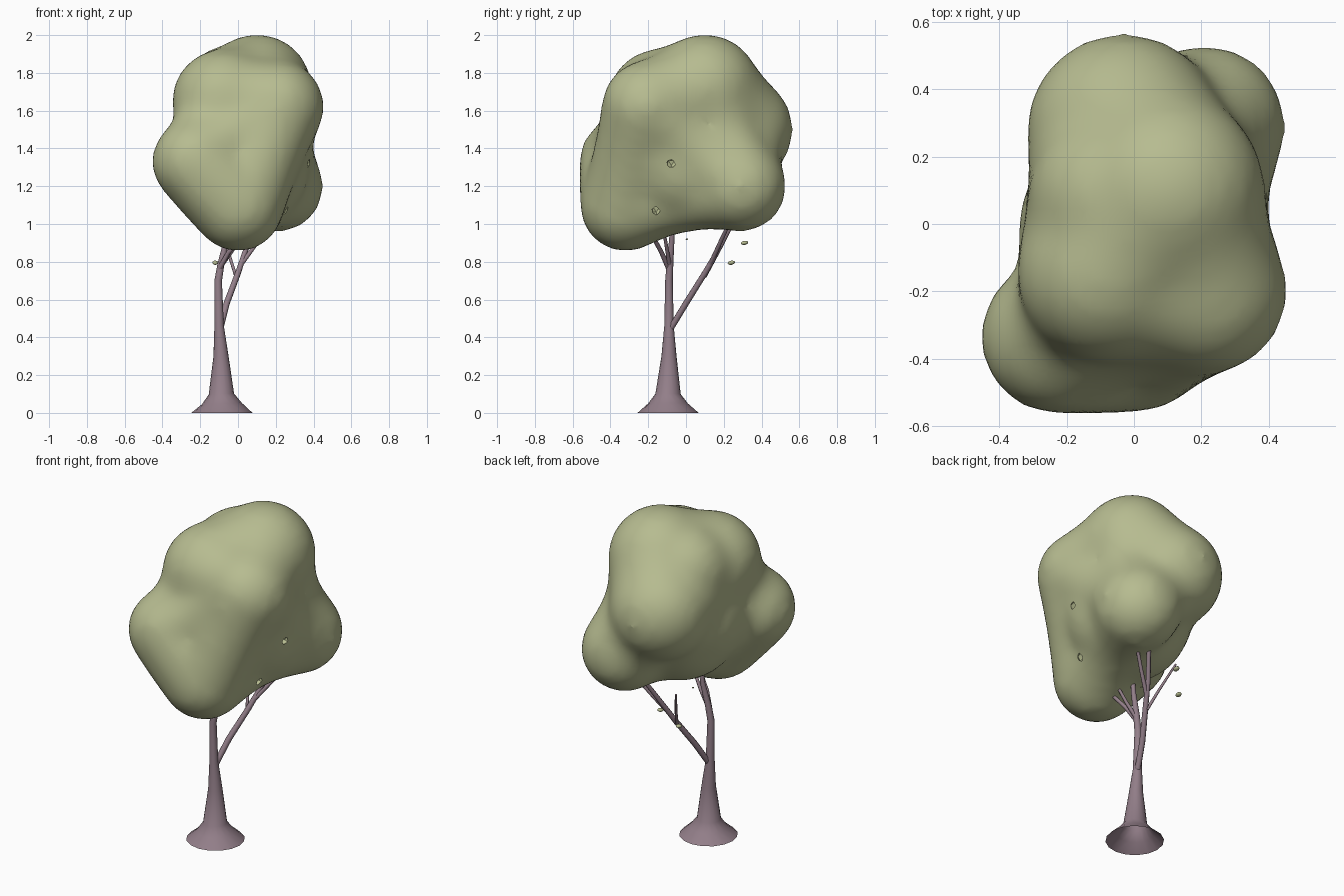
import bpy, bmesh, math
from mathutils import Vector, Matrix

cube = bpy.data.objects.get("Cube")
if cube:
    bpy.data.objects.remove(cube, do_unlink=True)


def material(name, rgb):
    m = bpy.data.materials.new(name)
    m.use_nodes = True
    m.diffuse_color = (*rgb, 1)
    m.node_tree.nodes["Principled BSDF"].inputs["Base Color"].default_value = (*rgb, 1)
    return m


LEAF = material("sage green", (0.47, 0.5, 0.28))
BARK = material("mauve bark", (0.29, 0.21, 0.25))


def finish(ob, mat, angle=60):
    """Bake modifiers or curve to a mesh, then colour and smooth it."""
    bpy.ops.object.select_all(action='DESELECT')
    ob.select_set(True)
    bpy.context.view_layer.objects.active = ob
    bpy.ops.object.convert(target='MESH')
    ob.data.materials.clear()
    ob.data.materials.append(mat)
    bpy.ops.object.shade_smooth_by_angle(angle=math.radians(angle))


def balls(name, spheres, detail=3):
    bm = bmesh.new()
    for x, y, z, r in spheres:
        bmesh.ops.create_icosphere(bm, subdivisions=detail, radius=r,
                                   matrix=Matrix.Translation((x, y, z)))
    mesh = bpy.data.meshes.new(name)
    bm.to_mesh(mesh)
    bm.free()
    ob = bpy.data.objects.new(name, mesh)
    bpy.context.collection.objects.link(ob)
    return ob


def tube(name, points, sides=2, caps=True):
    """Tapered limb through (x, y, z, radius) points."""
    cu = bpy.data.curves.new(name, 'CURVE')
    cu.dimensions = '3D'
    cu.bevel_depth = 1
    cu.bevel_resolution = sides
    cu.use_fill_caps = caps
    sp = cu.splines.new('POLY')
    sp.points.add(len(points) - 1)
    for p, (x, y, z, r) in zip(sp.points, points):
        p.co = (x, y, z, 1)
        p.radius = r
    ob = bpy.data.objects.new(name, cu)
    bpy.context.collection.objects.link(ob)
    finish(ob, BARK)


# Canopy: lobes joined by bridging balls and fused into one soft mass
lobes = {
    "core": (0.02, -0.03, 1.38, 0.37),
    "belly": (0.04, 0.0, 1.31, 0.345),
    "left": (-0.225, -0.335, 1.33, 0.235),
    "low": (0.0, -0.32, 1.095, 0.245),
    "top": (0.1, 0.1, 1.715, 0.295),
    "back": (-0.03, 0.275, 1.5, 0.295),
    "right": (0.21, -0.2, 1.62, 0.25),
    "far": (0.21, 0.29, 1.2, 0.245),
    "shoulder": (-0.075, -0.14, 1.65, 0.28),
    "crown": (-0.05, 0.08, 1.675, 0.27),
}
links = [("left", "low", -0.01), ("left", "shoulder", 0.2), ("low", "right", 0.04),
         ("right", "top", 0.05), ("top", "back", 0.03), ("back", "far", 0.16),
         ("top", "shoulder", 0.03), ("back", "shoulder", 0.06),
         ("right", "far", 0.2), ("shoulder", "right", 0.06),
         ("top", "far", 0.2), ("left", "right", 0.16), ("low", "far", 0.2)]
spheres = list(lobes.values())
for a, b, dip in links:
    p, q = Vector(lobes[a]), Vector(lobes[b])
    for i in range(1, 6):
        ball = p.lerp(q, i / 6)
        ball.w *= 1 - dip * math.sin(math.pi * i / 6)
        spheres.append(tuple(ball))
canopy = balls("canopy", spheres)
rm = canopy.modifiers.new("fuse", 'REMESH')
rm.mode = 'VOXEL'
rm.voxel_size = 0.03
sm = canopy.modifiers.new("soften", 'SMOOTH')
sm.factor = 0.5
sm.iterations = 18
finish(canopy, LEAF)

# Two small hollows sunk into the right-hand foliage
pits = []
for y, z in ((-0.08, 1.32), (-0.16, 1.07)):
    hit, loc, normal, face = canopy.ray_cast(Vector((1, y, z)), Vector((-1, 0, 0)))
    pits.append((*(loc - normal * 0.015), 0.03))
cutter = balls("hollow_cutter", pits, 1)
cutter.hide_render = True
cut = canopy.modifiers.new("hollows", 'BOOLEAN')
cut.operation = 'DIFFERENCE'
cut.object = cutter
finish(canopy, LEAF)
bpy.data.objects.remove(cutter, do_unlink=True)

# Trunk with flared, open foot
tube("trunk", [
    (-0.085, -0.095, 0, 0.162), (-0.085, -0.095, 0.05, 0.105),
    (-0.088, -0.095, 0.1, 0.067), (-0.09, -0.09, 0.3, 0.04),
    (-0.1, -0.09, 0.46, 0.025), (-0.105, -0.09, 0.7, 0.02),
    (-0.09, -0.085, 0.79, 0.018), (-0.06, -0.075, 0.92, 0.014),
    (-0.04, -0.07, 1.1, 0.011),
], sides=6, caps=False)

# Branches
branches = {
    "side_branch": [(-0.095, -0.085, 0.44, 0.017), (-0.06, 0.0, 0.58, 0.017),
                    (0.0, 0.1, 0.74, 0.016), (0.04, 0.17, 0.86, 0.014),
                    (0.11, 0.26, 1.03, 0.011)],
    "front_twig": [(-0.1, -0.09, 0.76, 0.014), (-0.05, -0.13, 0.85, 0.012),
                   (0.07, -0.2, 0.98, 0.01)],
    "right_twig": [(-0.095, -0.085, 0.77, 0.012), (-0.03, -0.1, 0.86, 0.01),
                   (0.04, -0.12, 0.98, 0.008)],
    "back_twig": [(-0.01, 0.1, 0.72, 0.009), (-0.045, 0.16, 0.83, 0.008),
                  (-0.1, 0.24, 0.98, 0.006)],
    "outer_twig": [(0.02, 0.13, 0.79, 0.012), (0.1, 0.18, 0.9, 0.011),
                   (0.19, 0.24, 1.03, 0.009)],
}
for name, points in branches.items():
    tube(name, points)

# Loose leaves below the canopy
for i, (x, y, z, size) in enumerate([(-0.12, 0.24, 0.795, 0.02),
                                     (-0.045, 0.31, 0.9, 0.02),
                                     (-0.05, 0.005, 0.92, 0.007)]):
    leaf = balls(f"loose_leaf_{i + 1}", [(0, 0, 0, size)], 2)
    leaf.location = (x, y, z)
    leaf.scale = (0.8, 1, 0.55)
    leaf.rotation_euler = (0.2, 0, 0)
    finish(leaf, LEAF)
